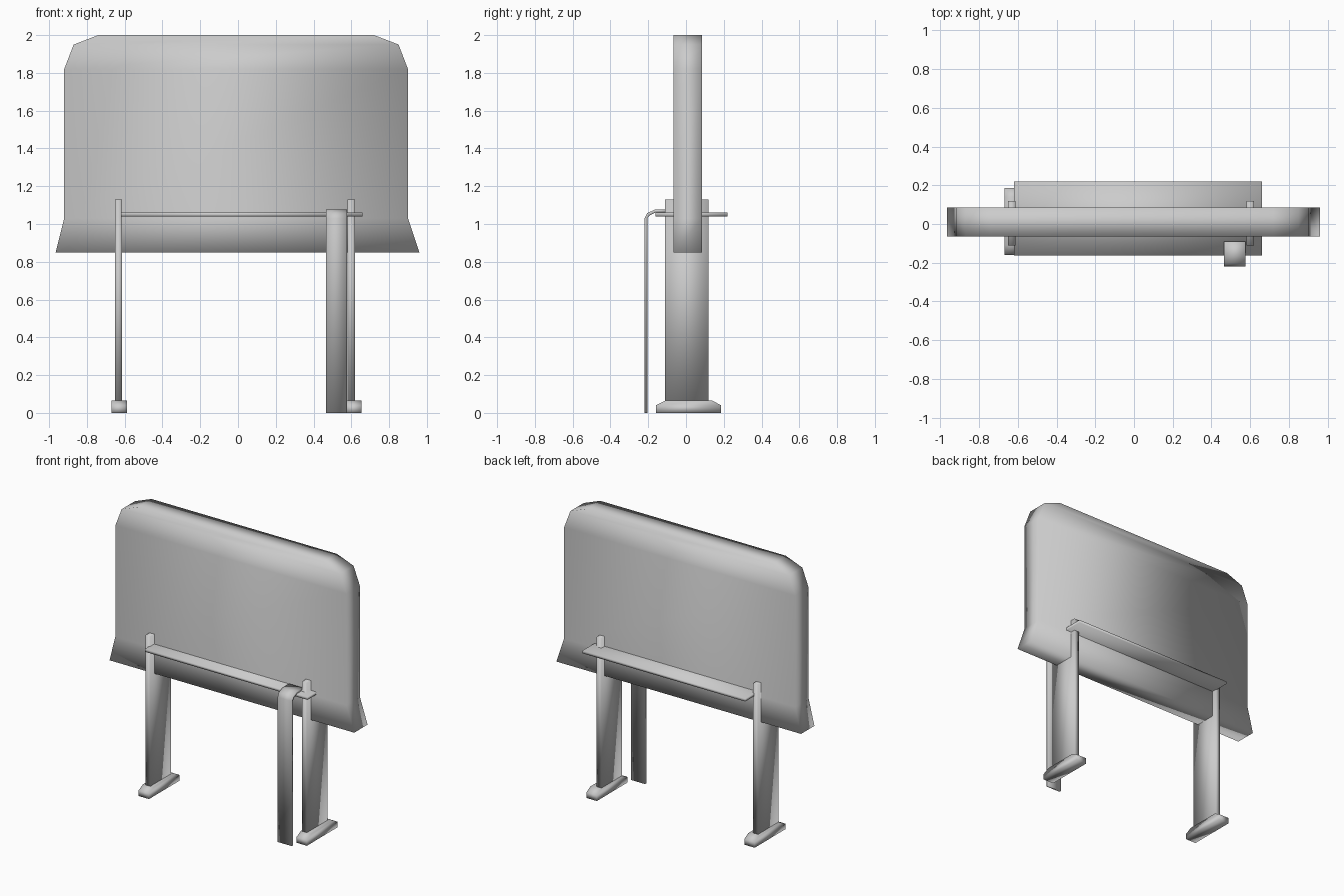
import bpy
import bmesh

cube = bpy.data.objects.get("Cube")
if cube:
    bpy.data.objects.remove(cube, do_unlink=True)

grey = bpy.data.materials.new("light grey")
grey.use_nodes = True
colour = (0.6, 0.6, 0.6, 1)
grey.diffuse_color = colour
grey.node_tree.nodes["Principled BSDF"].inputs["Base Color"].default_value = colour


def loft(name, rings):
    """Smooth closed solid through a list of four-cornered rings."""
    bm = bmesh.new()
    loops = [[bm.verts.new(p) for p in ring] for ring in rings]
    for a, b in zip(loops, loops[1:]):
        for i in range(4):
            j = (i + 1) % 4
            bm.faces.new((a[i], a[j], b[j], b[i]))
    bm.faces.new(loops[0][::-1])
    bm.faces.new(loops[-1])
    bmesh.ops.recalc_face_normals(bm, faces=bm.faces)
    for face in bm.faces:
        face.smooth = True
    mesh = bpy.data.meshes.new(name)
    bm.to_mesh(mesh)
    bm.free()
    mesh.materials.append(grey)
    obj = bpy.data.objects.new(name, mesh)
    bpy.context.collection.objects.link(obj)
    return obj


def level(x0, x1, y0, y1, z):
    return [(x0, y0, z), (x1, y0, z), (x1, y1, z), (x0, y1, z)]


def box(name, x0, x1, y0, y1, z0, z1):
    return loft(name, [level(x0, x1, y0, y1, z) for z in (z0, z1)])


# Tall panel with a flared base and clipped top corners
outline = [(0.85, -0.965, 0.96), (1.03, -0.92, 0.90), (1.82, -0.92, 0.90),
           (1.95, -0.87, 0.85), (2.0, -0.74, 0.72)]
loft("panel", [level(x0, x1, -0.065, 0.085, z) for z, x0, x1 in outline])

# Two upright supports on chamfered feet
for side, x in (("right", -0.632), ("left", 0.60)):
    box(side + "_support", x - 0.019, x + 0.019, -0.11, 0.12, 0.06, 1.13)
    foot_x = x + 0.003 if x < 0 else x + 0.013
    loft(side + "_foot", [
        level(foot_x - 0.041, foot_x + 0.041, y0, y1, z)
        for z, y0, y1 in ((0, -0.16, 0.185), (0.04, -0.16, 0.185), (0.065, -0.11, 0.14))])

# Thin shelf running through the panel
box("shelf", -0.62, 0.66, -0.162, 0.22, 1.04, 1.06)

# Hanging strap bent over the shelf: outer and inner points along its path
path = [(-0.22, 0, -0.205, 0), (-0.22, 1.03, -0.205, 1.03),
        (-0.205, 1.058, -0.193, 1.045), (-0.165, 1.076, -0.16, 1.062),
        (-0.09, 1.076, -0.09, 1.062)]
loft("hanging_strap", [
    [(0.465, yo, zo), (0.577, yo, zo), (0.577, yi, zi), (0.465, yi, zi)]
    for yo, zo, yi, zi in path])
